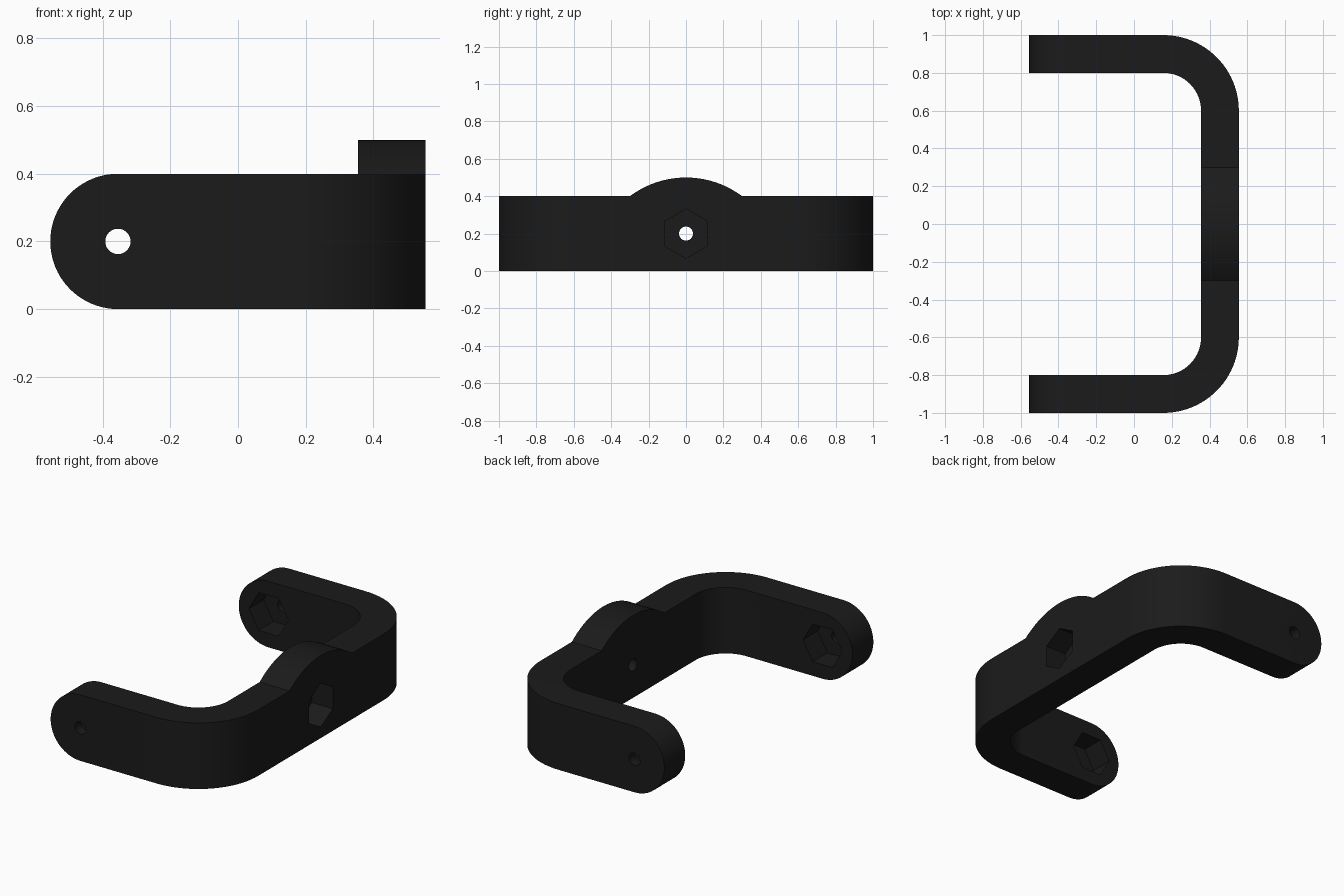
import bpy, bmesh
from math import sin, cos, radians

if "Cube" in bpy.data.objects:
    bpy.data.objects.remove(bpy.data.objects["Cube"])

PLACE = {"x": lambda u, v, w: (w, u, v),
         "y": lambda u, v, w: (u, w, v),
         "z": lambda u, v, w: (u, v, w)}


def arc(cu, cv, r, a0, a1, n):
    """Points along an arc, both ends included."""
    return [(cu + r * cos(radians(a0 + (a1 - a0) * i / n)),
             cv + r * sin(radians(a0 + (a1 - a0) * i / n))) for i in range(n + 1)]


def prism(name, pts, axis, lo, hi):
    """Extrude a closed 2D profile along an axis."""
    bm = bmesh.new()
    a, b = [[bm.verts.new(PLACE[axis](u, v, w)) for u, v in pts] for w in (lo, hi)]
    bm.faces.new(a)
    bm.faces.new(b)
    for i in range(len(pts)):
        j = (i + 1) % len(pts)
        bm.faces.new((a[i], a[j], b[j], b[i]))
    bmesh.ops.recalc_face_normals(bm, faces=bm.faces)
    me = bpy.data.meshes.new(name)
    bm.to_mesh(me)
    bm.free()
    ob = bpy.data.objects.new(name, me)
    bpy.context.collection.objects.link(ob)
    return ob


def combine(ob, tool, operation):
    """Apply a boolean and discard the tool."""
    mod = ob.modifiers.new("cut", "BOOLEAN")
    mod.operation, mod.object, mod.solver = operation, tool, "EXACT"
    bpy.context.view_layer.objects.active = ob
    bpy.ops.object.modifier_apply(modifier=mod.name)
    bpy.data.objects.remove(tool, do_unlink=True)


X, PIVOT = 0.555, -0.355      # half depth, arm hole position
BEND = X - 0.4                # centre of the corner bends
POCKET = 0.14                 # nut pocket depth

# U-shaped strap seen from above
plan = [(-X - 0.1, -1)] + arc(BEND, -0.6, 0.4, -90, 0, 24) + arc(BEND, 0.6, 0.4, 0, 90, 24)
plan += [(-X - 0.1, 1), (-X - 0.1, 0.8)] + arc(BEND, 0.6, 0.2, 90, 0, 24)
plan += arc(BEND, -0.6, 0.2, 0, -90, 24) + [(-X - 0.1, -0.8)]
bracket = prism("bracket", plan, "z", -0.1, 0.6)

# Height outline with the raised hump in the middle
hump = [(-1.2, 0), (1.2, 0), (1.2, 0.4)] + arc(0, 0, 0.5, 53.1301, 126.8699, 32) + [(-1.2, 0.4)]
combine(bracket, prism("height_outline", hump, "x", -1, 1), "INTERSECT")

# Rounded arm ends
side = arc(PIVOT, 0.2, 0.2, 90, 270, 40) + [(PIVOT, -0.3), (1, -0.3), (1, 0.7), (PIVOT, 0.7)]
combine(bracket, prism("side_outline", side, "y", -1.2, 1.2), "INTERSECT")

# Bolt holes: through both arms and through the middle
combine(bracket, prism("arm_hole", arc(PIVOT, 0.2, 0.0375, 0, 348.75, 31), "y", -1.2, 1.2), "DIFFERENCE")
combine(bracket, prism("middle_hole", arc(0, 0.2, 0.0375, 0, 348.75, 31), "x", 0, 1), "DIFFERENCE")

# Hexagonal nut pockets: inside both arms, outside the middle
reach = 0.8 + POCKET
combine(bracket, prism("arm_pockets", arc(PIVOT, 0.2, 0.132, 0, 300, 5), "y", -reach, reach), "DIFFERENCE")
combine(bracket, prism("middle_pocket", arc(0, 0.2, 0.132, 30, 330, 5), "x", X - POCKET, 1), "DIFFERENCE")

# Colour and shading
mat = bpy.data.materials.new("black_plastic")
mat.diffuse_color = (0.011, 0.011, 0.011, 1)
mat.use_nodes = True
mat.node_tree.nodes["Principled BSDF"].inputs["Base Color"].default_value = mat.diffuse_color
bracket.data.materials.clear()
bracket.data.materials.append(mat)
bpy.ops.object.select_all(action="DESELECT")
bracket.select_set(True)
bpy.context.view_layer.objects.active = bracket
bpy.ops.object.shade_smooth_by_angle(angle=radians(25))
